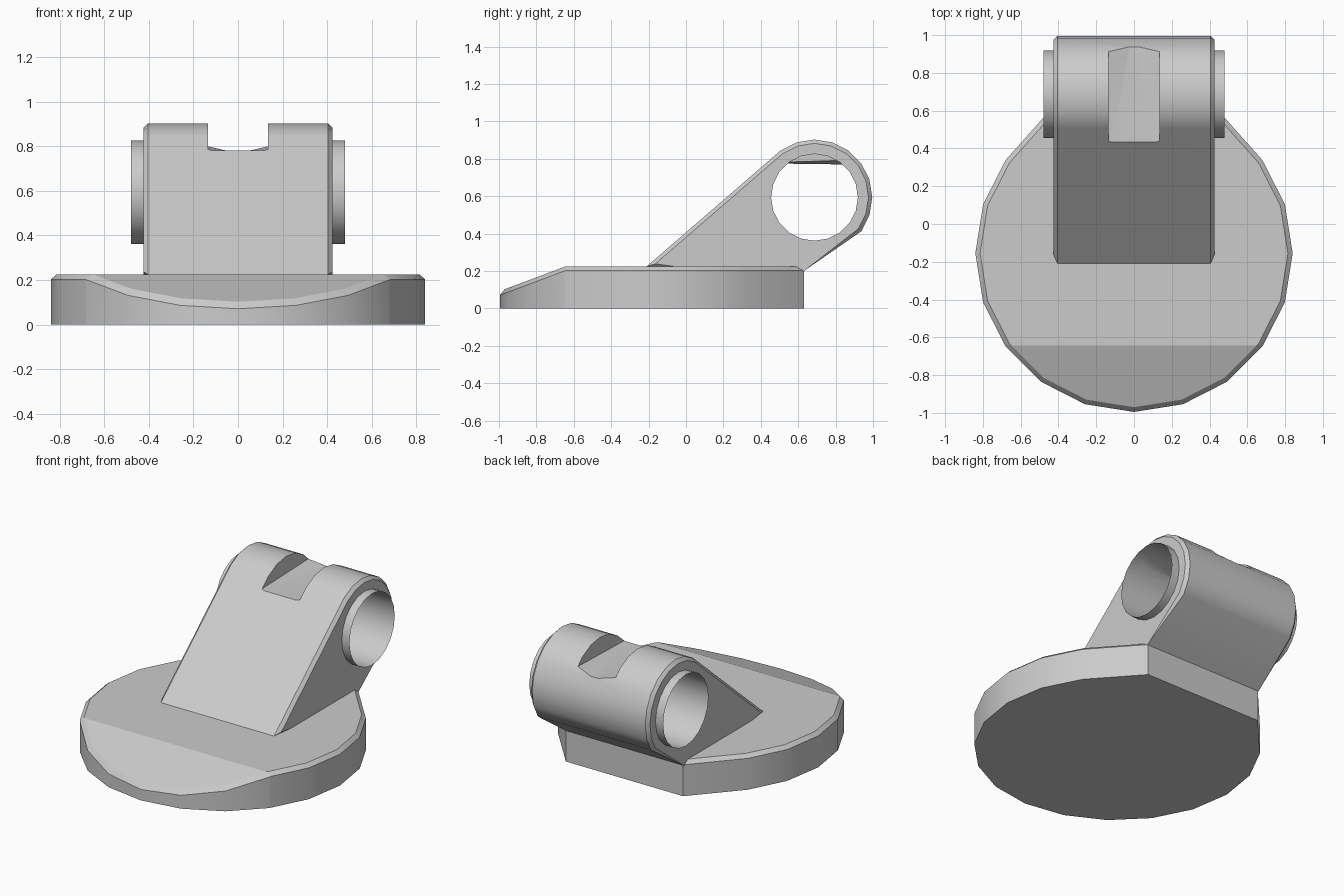
import bpy, bmesh
from math import sin, cos, radians

cube = bpy.data.objects.get("Cube")
if cube:
    bpy.data.objects.remove(cube)

GREY = (0.6, 0.6, 0.6, 1)
grey = bpy.data.materials.new("plain_grey")
grey.use_nodes = True
grey.diffuse_color = GREY
grey.node_tree.nodes["Principled BSDF"].inputs["Base Color"].default_value = GREY

PIN_Y, PIN_Z = 0.687, 0.594      # axis of the bored hole
ARM_R, HOLE_R = 0.309, 0.232
ARM_X, STUB_X = 0.425, 0.48


def make(name, bm, helper=False):
    bmesh.ops.recalc_face_normals(bm, faces=bm.faces[:])
    mesh = bpy.data.meshes.new(name)
    bm.to_mesh(mesh)
    bm.free()
    mesh.materials.append(grey)
    ob = bpy.data.objects.new(name, mesh)
    bpy.context.collection.objects.link(ob)
    if helper:
        ob.hide_render = True
        ob.hide_set(True)
    return ob


def loft(rings, caps=True):
    """Skin a list of equal-length closed rings."""
    bm = bmesh.new()
    loops = [[bm.verts.new(p) for p in ring] for ring in rings]
    for a, b in zip(loops, loops[1:]):
        for i in range(len(a)):
            j = (i + 1) % len(a)
            bm.faces.new((a[i], a[j], b[j], b[i]))
    if caps:
        bm.faces.new(loops[0])
        bm.faces.new(loops[-1])
    return bm


def along_x(profile, x0, x1):
    return [[(x, y, z) for y, z in profile] for x in (x0, x1)]


def arc(r, start, end):
    return [(PIN_Y + r * cos(radians(a)), PIN_Z + r * sin(radians(a)))
            for a in range(start, end + 1, 18)]


def cut(ob, cutter):
    mod = ob.modifiers.new("cut", 'BOOLEAN')
    mod.operation = 'DIFFERENCE'
    mod.solver = 'EXACT'
    mod.object = cutter
    bpy.context.view_layer.update()
    mesh = bpy.data.meshes.new_from_object(
        ob.evaluated_get(bpy.context.evaluated_depsgraph_get()))
    ob.modifiers.clear()
    ob.data = mesh


def smooth(ob, angle):
    bpy.ops.object.select_all(action='DESELECT')
    ob.select_set(True)
    bpy.context.view_layer.objects.active = ob
    bpy.ops.object.shade_smooth_by_angle(angle=radians(angle))


# Base plate: twenty-sided disc with a flat back and a sloping front
BASE_Y, BASE_R, TOP, CREASE = -0.155, 0.84, 0.225, -0.643
outline = [(BASE_R * cos(radians(a)), BASE_Y + BASE_R * sin(radians(a)))
           for a in range(-216, 37, 18)]
outline += [(0.42, 0.63), (-0.42, 0.63)]
inner = [(x * 0.97, BASE_Y + (y - BASE_Y) * 0.97) for x, y in outline]


def top_z(y):
    return TOP + min(0, y - CREASE) * 0.375


bm = loft([[(x, y, 0) for x, y in outline],
           [(x, y, TOP - 0.022) for x, y in outline],
           [(x, y, TOP) for x, y in inner]])
bmesh.ops.bisect_plane(bm, geom=bm.verts[:] + bm.edges[:] + bm.faces[:],
                       plane_co=(0, CREASE, 0), plane_no=(0, 1, 0))
for v in bm.verts:
    if v.co.z > 0.1:
        v.co.z += top_z(v.co.y) - TOP
base = make("base_plate", bm)
smooth(base, 19.5)

# Arm: leaning bracket with a rounded end and chamfered side edges
profile = arc(ARM_R, -36, 126) + [(-0.21, 0.225), (-0.3, 0.147),
                                  (-0.3, 0.12), (0.55, 0.12), (0.56, 0.152),
                                  (0.63, 0.2)]
profile = [p for p in profile if p[0] > -0.25]
bm = loft(along_x(profile, -ARM_X, ARM_X))
rims = [e for e in bm.edges if abs(e.verts[0].co.x - e.verts[1].co.x) < 1e-5]
bmesh.ops.bevel(bm, geom=rims, offset=0.02, segments=1, affect='EDGES')
arm = make("arm", bm)


# Notch in the rounded end, with a shallow tapering channel in its floor
def notch(name, grow):
    def ring(y, side_z, mid_x, mid_z):
        w = 0.135 + grow
        half = [(mid_x, mid_z - grow), (w, side_z - grow), (w, 1.1)]
        pts = half + [(-x, z) for x, z in reversed(half)]
        return [(x, y, z) for x, z in pts]
    return make(name, loft([ring(0.4, 0.785, 0.12, 0.782),
                            ring(0.99, 0.802, 0.015, 0.774)]), True)


cut(arm, notch("notch_cutter", 0))

# Pin hole, bored around the notch so that the notch keeps its thin shell
hole = arc(HOLE_R, 0, 342)
bore = make("bore_cutter", loft(along_x(hole, -0.6, 0.6)), True)
cut(bore, notch("notch_shell_cutter", 0.006))
cut(arm, bore)
smooth(arm, 30)
weighted = arm.modifiers.new("weighted_normals", 'WEIGHTED_NORMAL')
weighted.keep_sharp = True

# Thin open collars continuing the hole past each side
for name, s in (("left_collar", 1), ("right_collar", -1)):
    collar = make(name, loft(along_x(hole, s * (ARM_X - 0.01), s * STUB_X), False))
    smooth(collar, 30)
